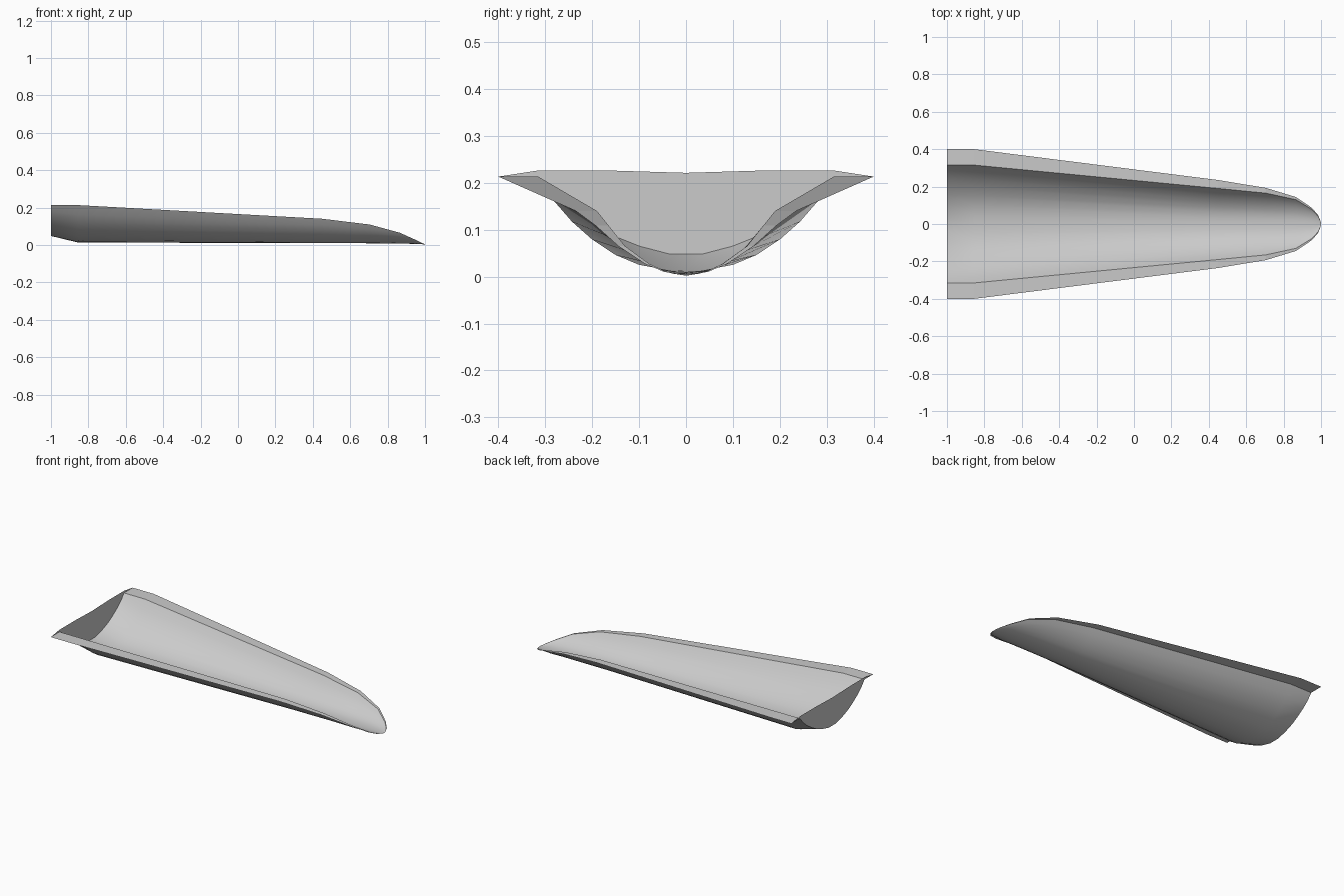
import bpy, bmesh

if "Cube" in bpy.data.objects:
    bpy.data.objects.remove(bpy.data.objects["Cube"])


def make_object(name, verts, faces, angle=None):
    mesh = bpy.data.meshes.new(name)
    mesh.from_pydata(verts, [], faces)
    bm = bmesh.new()
    bm.from_mesh(mesh)
    bmesh.ops.remove_doubles(bm, verts=bm.verts, dist=1e-5)
    bmesh.ops.recalc_face_normals(bm, faces=bm.faces)
    bm.to_mesh(mesh)
    bm.free()
    obj = bpy.data.objects.new(name, mesh)
    bpy.context.collection.objects.link(obj)
    return obj


def loft(name, rows):
    """Join rows of points into one sheet of quads."""
    n = len(rows[0])
    verts = [p for row in rows for p in row]
    faces = [(i * n + j, i * n + j + 1, (i + 1) * n + j + 1, (i + 1) * n + j)
             for i in range(len(rows) - 1) for j in range(n - 1)]
    return make_object(name, verts, faces)


def mirrored(half):
    """Half section from rim to keel -> full section."""
    return half + [(y * -1, z) for y, z in reversed(half[:-1])]


# Half sections from rim to keel
main = [(.315, .213), (.282, .162), (.243, .117), (.2, .079), (.15, .046),
        (.1, .025), (.05, .016), (0, .013)]
back = [(.315, .213), (.287, .178), (.245, .142), (.2, .112), (.155, .087),
        (.1, .065), (.035, .048), (0, .048)]

# Stations along the length: x, rim half width, lip half width, rim height, keel height
stations = [(-.855, .315, .4, .213, .013),
            (.45, .19, .235, .14, .010),
            (.705, .165, .193, .109, .009),
            (.866, .13, .144, .065, .007),
            (.95, .078, .087, .027, .006),
            (.985, .041, .047, .01, .004),
            (1.0, .006, .008, .004, .002)]


def section(rim_y, rim_z, keel_z):
    return [(y / .315 * rim_y, keel_z + (z - .013) / .2 * (rim_z - keel_z))
            for y, z in main]


# Trough shell
rows = [[(-1, y, z) for y, z in mirrored(back)]]
for x, ry, ly, rz, kz in stations:
    rows.append([(x, y, z) for y, z in mirrored(section(ry, rz, kz))])
shell = loft("trough_shell", rows)

# Side lips along the rim
edges = [(-1, .315, .4, .213, 0)] + stations
for side, label in ((-1, "front_lip"), (1, "back_lip")):
    loft(label, [[(x, side * ry, rz), (x, side * ly, rz)]
                 for x, ry, ly, rz, kz in edges])

# Flat end wall with slightly raised top edge
top = [(-.4, .213), (-.315, .226), (-.165, .226), (0, .221),
       (.165, .226), (.315, .226), (.4, .213)]
outline = mirrored(back) + top
make_object("end_wall", [(-1, y, z) for y, z in outline], [range(len(outline))])

# Soft shading on the curved shell
bpy.ops.object.select_all(action='DESELECT')
shell.select_set(True)
bpy.context.view_layer.objects.active = shell
bpy.ops.object.shade_smooth_by_angle(angle=0.3)
